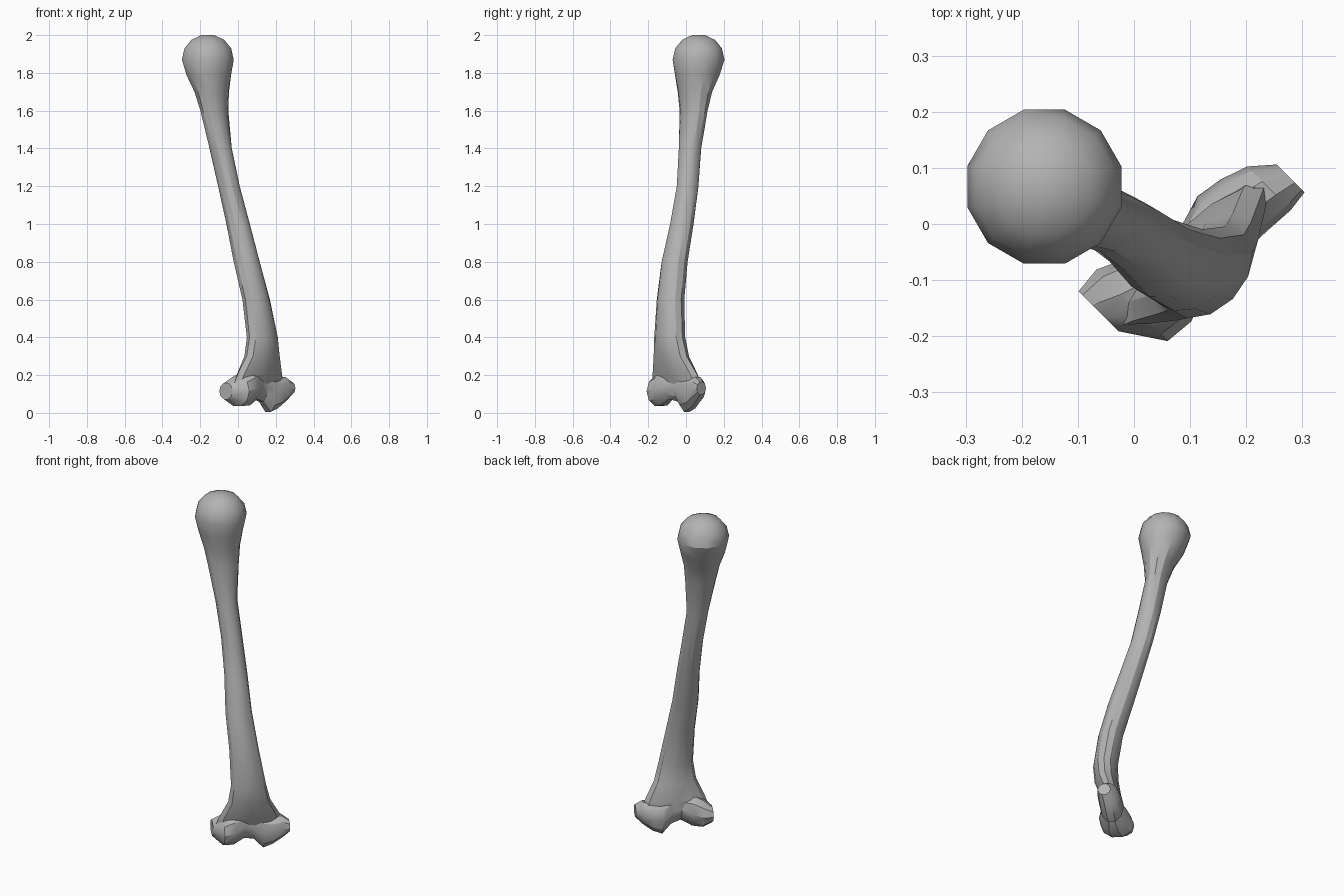
import bpy, bmesh
from math import sin, cos, pi
from mathutils import Vector

cube = bpy.data.objects.get("Cube")
if cube:
    bpy.data.objects.remove(cube)

bone_mat = bpy.data.materials.new("bone_grey")
bone_mat.use_nodes = True
GREY = (0.45, 0.45, 0.45, 1)
bone_mat.diffuse_color = GREY
bone_mat.node_tree.nodes["Principled BSDF"].inputs["Base Color"].default_value = GREY

# The flat lower end is turned 45 degrees: "across" runs along it, "out" faces its front
ACROSS = Vector((1, 1, 0)).normalized()
OUT = Vector((1, -1, 0)).normalized()
UP = Vector((0, 0, 1))


def loft(name, rings, sides):
    """Skin rings given as (centre, first half axis, second half axis)."""
    bm = bmesh.new()
    loops = []
    for centre, a, b in rings:
        loops.append([bm.verts.new(centre + a * cos(2 * pi * i / sides) + b * sin(2 * pi * i / sides))
                      for i in range(sides)])
    for low, high in zip(loops, loops[1:]):
        for i in range(sides):
            j = (i + 1) % sides
            bm.faces.new((low[i], low[j], high[j], high[i]))
    bm.faces.new(loops[0])
    bm.faces.new(loops[-1])
    bmesh.ops.recalc_face_normals(bm, faces=bm.faces)
    mesh = bpy.data.meshes.new(name)
    bm.to_mesh(mesh)
    bm.free()
    mesh.materials.append(bone_mat)
    obj = bpy.data.objects.new(name, mesh)
    bpy.context.collection.objects.link(obj)
    return obj


# Shaft and ball head: height, across, out, half width across, half depth out
shaft_rows = [
    (.13, .04, .11, .19, .04), (.2, .04, .12, .165, .055), (.3, .035, .145, .115, .065),
    (.4, .03, .152, .095, .067), (.6, .01, .126, .08, .067), (.8, -.01, .075, .072, .07),
    (1.0, -.015, .016, .063, .065), (1.2, -.028, -.04, .058, .06), (1.4, -.05, -.08, .06, .062),
    (1.6, -.06, -.117, .085, .062), (1.7, -.065, -.132, .1, .085), (1.79, -.067, -.152, .124, .12),
    (1.87, -.066, -.16, .142, .142), (1.93, -.066, -.16, .128, .128),
    (1.975, -.066, -.16, .09, .09), (2.0, -.066, -.16, .035, .035),
]
shaft = loft("bone_shaft_and_head",
             [(ACROSS * u + OUT * v + UP * z, ACROSS * a, OUT * b) for z, u, v, a, b in shaft_rows], 12)

# Knobbed lower joint: across, out, height, half depth out, half height
joint_rows = [
    (-.155, .065, .115, .05, .045), (-.105, .1, .115, .09, .083), (-.05, .115, .13, .08, .095),
    (.01, .12, .145, .05, .075), (.065, .11, .135, .05, .08), (.115, .11, .1, .065, .1),
    (.165, .115, .105, .062, .085), (.215, .125, .125, .055, .068), (.255, .14, .13, .035, .035),
]
joint = loft("lower_joint",
             [(ACROSS * u + OUT * v + UP * z, OUT * a, UP * b) for u, v, z, a, b in joint_rows], 10)

# Merge the joint into the shaft as one skin
union = shaft.modifiers.new("merge_joint", 'BOOLEAN')
union.operation = 'UNION'
union.solver = 'EXACT'
union.object = joint
bpy.ops.object.select_all(action='DESELECT')
shaft.select_set(True)
bpy.context.view_layer.objects.active = shaft
bpy.ops.object.modifier_apply(modifier=union.name)
bpy.data.objects.remove(joint)
bpy.ops.object.shade_smooth_by_angle(angle=pi / 6)
